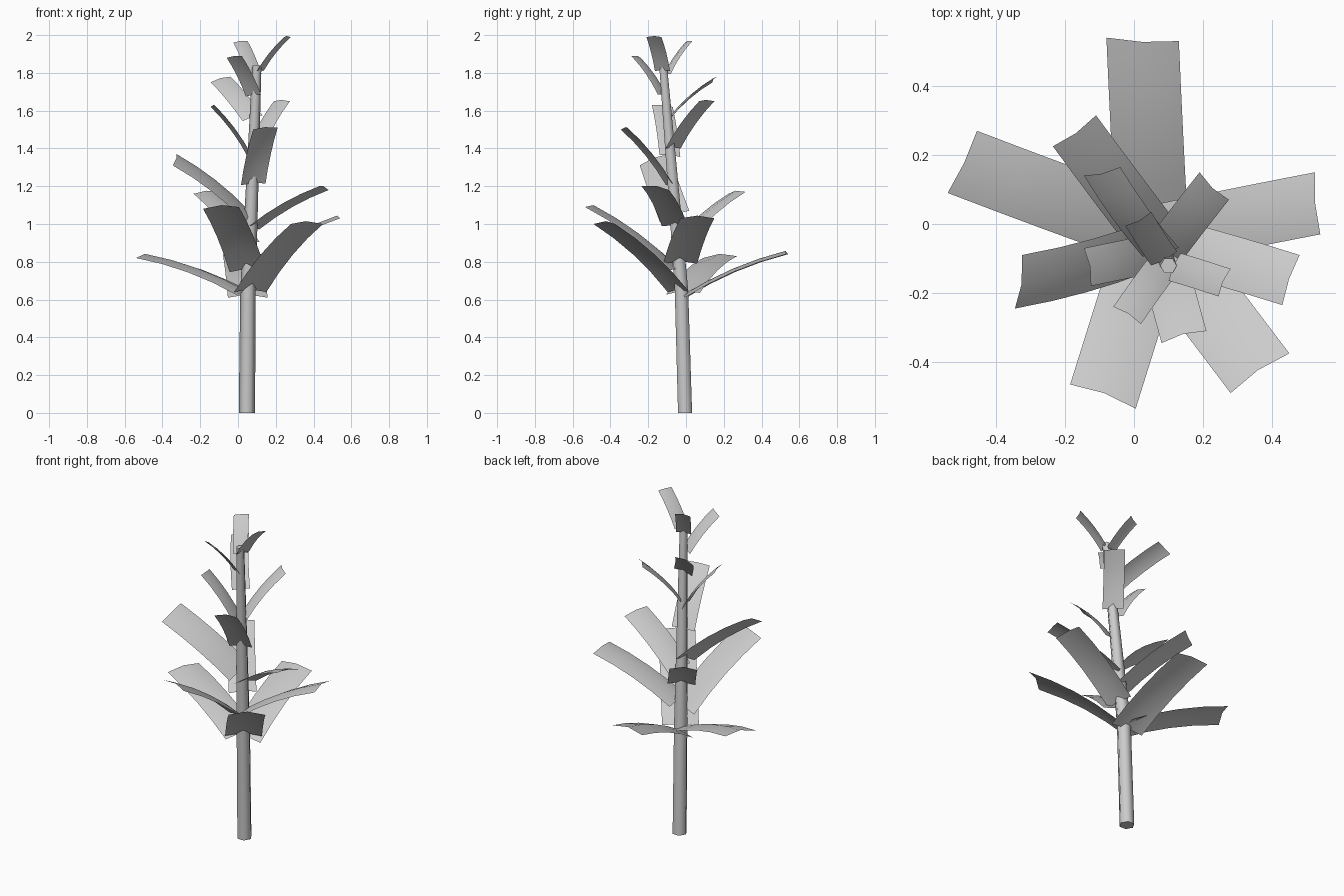
import bpy
import bmesh
import math
from mathutils import Vector

cube = bpy.data.objects.get("Cube")
if cube:
    bpy.data.objects.remove(cube, do_unlink=True)

grey = bpy.data.materials.new("plain grey")
grey.use_nodes = True
grey.diffuse_color = (0.6, 0.6, 0.6, 1)
grey.node_tree.nodes["Principled BSDF"].inputs["Base Color"].default_value = grey.diffuse_color

# Stem centre line, with a radius at each point
STEM = [
    (Vector((0.047, -0.005, 0.0)), 0.043),
    (Vector((0.053, -0.024, 0.65)), 0.041),
    (Vector((0.075, -0.068, 1.2)), 0.033),
    (Vector((0.1, -0.121, 1.84)), 0.024),
]
SIDES = 6

# Leaves from bottom to top: height on the stem, then both tip corners
LEAVES = [
    (0.61, (-0.08, 0.54, 0.84), (0.13, 0.53, 0.84)),
    (0.63, (-0.54, 0.09, 0.82), (-0.455, 0.27, 0.83)),
    (0.64, (0.28, -0.49, 1.0), (0.45, -0.375, 1.0)),
    (0.75, (-0.185, -0.465, 1.08), (0.005, -0.535, 1.09)),
    (0.79, (0.54, -0.03, 1.03), (0.525, 0.15, 1.03)),
    (0.9, (-0.235, 0.225, 1.16), (-0.11, 0.315, 1.17)),
    (0.98, (0.43, -0.235, 1.2), (0.48, -0.09, 1.18)),
    (1.04, (-0.345, -0.245, 1.31), (-0.325, -0.09, 1.37)),
    (1.21, (0.08, -0.345, 1.5), (0.21, -0.31, 1.51)),
    (1.36, (-0.125, -0.18, 1.63), (-0.145, -0.07, 1.62)),
    (1.4, (0.275, 0.07, 1.65), (0.19, 0.15, 1.65)),
    (1.56, (-0.145, 0.14, 1.75), (-0.04, 0.165, 1.78)),
    (1.68, (-0.06, -0.24, 1.88), (0.02, -0.29, 1.89)),
    (1.81, (0.245, -0.21, 1.99), (0.28, -0.13, 1.99)),
    (1.79, (-0.025, -0.005, 1.96), (0.05, 0.035, 1.97)),
]


def finish(name, bm):
    mesh = bpy.data.meshes.new(name)
    bm.to_mesh(mesh)
    bm.free()
    obj = bpy.data.objects.new(name, mesh)
    bpy.context.collection.objects.link(obj)
    mesh.materials.append(grey)
    bpy.ops.object.select_all(action="DESELECT")
    obj.select_set(True)
    bpy.context.view_layer.objects.active = obj
    bpy.ops.object.shade_smooth_by_angle(angle=math.radians(65))


def stem_point(height):
    for (low, _), (high, _) in zip(STEM, STEM[1:]):
        if height <= high.z:
            return low.lerp(high, (height - low.z) / (high.z - low.z))
    return STEM[-1][0].copy()


def bridge(bm, row, next_row):
    for i in range(len(row) - 1):
        bm.faces.new((row[i], row[i + 1], next_row[i + 1], next_row[i]))


def build_stem():
    bm = bmesh.new()
    rings = []
    for centre, radius in STEM:
        ring = []
        for i in range(SIDES):
            angle = math.tau * i / SIDES
            offset = Vector((math.cos(angle), math.sin(angle), 0)) * radius
            ring.append(bm.verts.new(centre + offset))
        rings.append(ring)
    for low, high in zip(rings, rings[1:]):
        bridge(bm, low + low[:1], high + high[:1])
    bm.faces.new(rings[0][::-1])
    bm.faces.new(rings[-1])
    finish("stem", bm)


def build_leaf(name, height, corner_a, corner_b, steps=4):
    # A strip with a raised midrib, arched gently along its length
    corner_a, corner_b = Vector(corner_a), Vector(corner_b)
    tip = (corner_a + corner_b) / 2
    across = corner_b - corner_a
    base = stem_point(height)
    outward = Vector((tip.x - base.x, tip.y - base.y, 0)).normalized()
    base += outward * 0.02
    along = tip - base
    normal = along.cross(across).normalized()
    if normal.z < 0:
        normal.negate()
    bm = bmesh.new()
    rows = []
    for i in range(steps + 1):
        t = i / steps
        arch = 0.16 * t * (1 - t) * along.length
        row = []
        for side in (-0.5, 0, 0.5):
            rib = 0.09 * across.length * (side == 0)
            row.append(bm.verts.new(base + along * t + across * side + normal * (arch + rib)))
        rows.append(row)
    for row, next_row in zip(rows, rows[1:]):
        bridge(bm, row, next_row)
    bm.normal_update()
    if sum(f.normal.z for f in bm.faces) < 0:
        bmesh.ops.reverse_faces(bm, faces=bm.faces[:])
    finish(name, bm)


build_stem()
for number, leaf in enumerate(LEAVES, 1):
    build_leaf(f"leaf_{number:02d}", *leaf)
